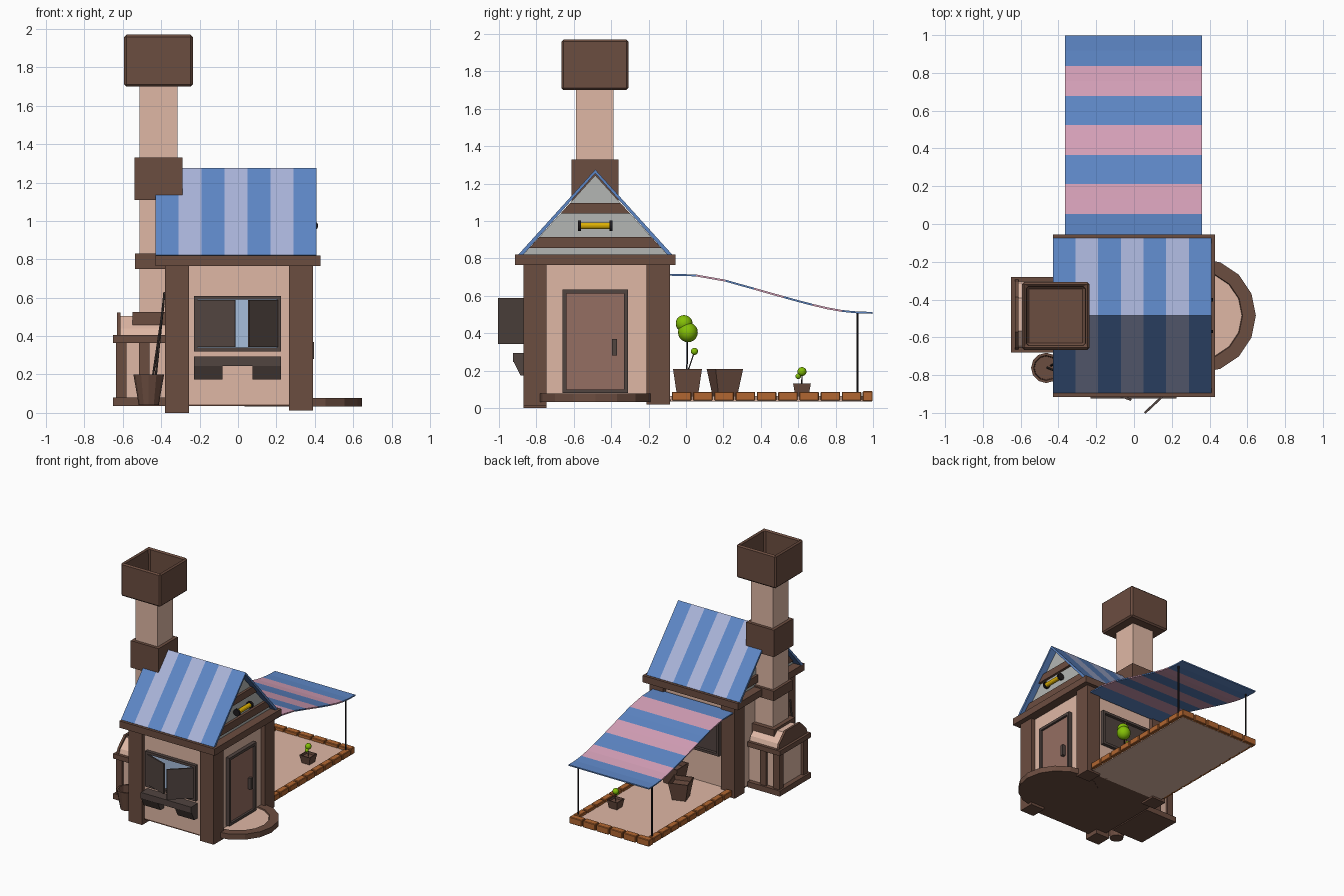
import bpy, bmesh, math
from mathutils import Vector, Matrix

if "Cube" in bpy.data.objects:
    bpy.data.objects.remove(bpy.data.objects["Cube"])

def mat(name, r, g, b):
    m = bpy.data.materials.new(name)
    m.diffuse_color = [(c / 255) ** 2.2 for c in (r, g, b)] + [1]
    m.use_nodes = True
    m.node_tree.nodes["Principled BSDF"].inputs["Base Color"].default_value = m.diffuse_color
    return m

BROWN = mat("brown", 107, 78, 66)
DARK = mat("dark_brown", 82, 70, 66)
PLASTER = mat("plaster", 222, 182, 163)
DOOR = mat("door_wood", 148, 110, 98)
BLUE = mat("blue", 94, 134, 197)
PALE = mat("pale_blue", 168, 178, 216)
PINK = mat("pink", 214, 160, 184)
GREY = mat("gable_grey", 178, 181, 178)
BRICK = mat("brick", 176, 102, 52)
GREEN = mat("leaf", 130, 190, 15)
YELLOW = mat("yellow", 222, 176, 12)
BLACK = mat("black", 35, 32, 34)
GLASS = mat("glass", 165, 188, 218)

def finish(name, bm, *mats):
    me = bpy.data.meshes.new(name)
    bm.to_mesh(me)
    bm.free()
    ob = bpy.data.objects.new(name, me)
    bpy.context.collection.objects.link(ob)
    for m in mats:
        me.materials.append(m)
    return ob

def bevel(ob, w):
    b = ob.modifiers.new("bevel", 'BEVEL')
    b.width, b.segments = w, 1
    return ob

def box(name, x0, x1, y0, y1, z0, z1, m):
    bm = bmesh.new()
    bmesh.ops.create_cube(bm, size=1)
    for v in bm.verts:
        v.co = Vector(((x0 + x1) / 2 + v.co.x * (x1 - x0), (y0 + y1) / 2 + v.co.y * (y1 - y0),
                       (z0 + z1) / 2 + v.co.z * (z1 - z0)))
    return finish(name, bm, m)

def prism(name, yz, x0, x1, m):
    # yz outline extruded along x
    bm = bmesh.new()
    f = bm.faces.new([bm.verts.new((x0, y, z)) for y, z in yz])
    ext = bmesh.ops.extrude_face_region(bm, geom=[f])["geom"]
    bmesh.ops.translate(bm, verts=[v for v in ext if isinstance(v, bmesh.types.BMVert)], vec=(x1 - x0, 0, 0))
    bmesh.ops.recalc_face_normals(bm, faces=bm.faces[:])
    return finish(name, bm, m)

def rod(name, p, q, r, m, n=8):
    p, q = Vector(p), Vector(q)
    bm = bmesh.new()
    rot = (q - p).to_track_quat('Z', 'Y').to_matrix().to_4x4()
    bmesh.ops.create_cone(bm, cap_ends=True, segments=n, radius1=r, radius2=r, depth=(q - p).length,
                          matrix=Matrix.Translation((p + q) / 2) @ rot)
    return finish(name, bm, m)

def hollow(name, loc, n, r0, r1, h, rim, depth, turn, m, inner):
    # tapered vessel with a rim and a sunken top
    bm = bmesh.new()
    bmesh.ops.create_cone(bm, cap_ends=True, segments=n, radius1=r0, radius2=r1, depth=h,
                          matrix=Matrix.Translation((0, 0, h / 2)) @ Matrix.Rotation(math.radians(turn), 4, 'Z'))
    top = max(bm.faces, key=lambda f: f.calc_center_median().z)
    bmesh.ops.inset_individual(bm, faces=[top], thickness=rim)
    bmesh.ops.inset_individual(bm, faces=[top], thickness=0.004, depth=-depth)
    top.material_index = 1
    ob = finish(name, bm, m, inner)
    ob.location = loc
    return ob

def sheet(name, yz, xs, mats, pick, th):
    bm = bmesh.new()
    g = [[bm.verts.new((x, y, z)) for x in xs] for y, z in yz]
    for i in range(len(yz) - 1):
        for j in range(len(xs) - 1):
            f = bm.faces.new((g[i][j], g[i][j + 1], g[i + 1][j + 1], g[i + 1][j]))
            f.material_index = pick(i, j)
    ob = finish(name, bm, *mats)
    s = ob.modifiers.new("thickness", 'SOLIDIFY')
    s.thickness, s.offset = th, -1
    return ob

def ball(name, x, y, z, r):
    bm = bmesh.new()
    bmesh.ops.create_uvsphere(bm, u_segments=16, v_segments=10, radius=r)
    for f in bm.faces:
        f.smooth = True
    finish(name, bm, GREEN).location = (x, y, z)

# House body, corner posts and eaves beam
YC = -0.485
box("house_walls", -0.35, 0.355, -0.84, -0.12, 0.045, 0.78, PLASTER)
box("house_base", -0.35, 0.355, -0.84, -0.08, 0.035, 0.045, BROWN)
for n, x in (("left", -0.38), ("right", 0.265)):
    box(n + "_front_post", x, x + 0.125, -0.87, -0.745, 0 if x < 0 else 0.012, 0.77, BROWN)
    box(n + "_back_post", x, x + 0.125, -0.21, -0.085, 0.02, 0.77, BROWN)
box("eaves_beam", -0.43, 0.43, -0.915, -0.055, 0.765, 0.82, BROWN)

# Striped roof
sheet("roof", [(-0.895, 0.822), (YC, 1.275), (-0.075, 0.822)], [-0.43 + 0.12 * i for i in range(8)],
      (BLUE, PALE), lambda i, j: j % 2, 0.02)

# Gables with bands and lamp on both ends
def band(z0, z1):
    w0, w1 = (1.245 - z0) * 0.905, (1.245 - z1) * 0.905
    return [(YC - w0, z0), (YC + w0, z0), (YC + w1, z1), (YC - w1, z1)]
prism("gable_wall", [(YC - 0.385, 0.82), (YC + 0.385, 0.82), (YC, 1.245)], -0.36, 0.36, GREY)
for s in (-1, 1):
    prism("gable_low_band", band(0.855, 0.915), s * 0.35, s * 0.38, BROWN)
    prism("gable_high_band", band(1.04, 1.097), s * 0.35, s * 0.38, BROWN)
x = 0.39
rod("gable_lamp", (x, YC - 0.085, 0.975), (x, YC + 0.085, 0.975), 0.018, YELLOW, 12)
for e in (-1, 1):
    rod("lamp_cap", (x, YC + e * 0.076, 0.975), (x, YC + e * 0.092, 0.975), 0.028, BLACK, 12)
    rod("lamp_bracket", (0.355, YC + e * 0.084, 0.975), (x, YC + e * 0.084, 0.975), 0.008, BLACK)

# Door and round step
box("door", 0.35, 0.368, -0.64, -0.33, 0.09, 0.615, DOOR)
for y in (-0.66, -0.332):
    box("door_jamb", 0.35, 0.385, y, y + 0.022, 0.08, 0.635, DARK)
box("door_head", 0.35, 0.385, -0.638, -0.332, 0.613, 0.635, DARK)
box("door_sill", 0.35, 0.385, -0.638, -0.332, 0.08, 0.1, DARK)
box("door_handle", 0.365, 0.395, -0.395, -0.37, 0.28, 0.37, DARK)
hollow("door_step", (0.34, YC, 0.033), 16, 0.305, 0.305, 0.045, 0.07, 0.008, 0, BROWN, PLASTER)

# Windows, front and back
def window(tag, y, d):
    lo, hi = sorted((y, y + d))
    box(tag + "_window_glass", -0.21, 0.205, y - 0.004, y + 0.004, 0.34, 0.59, GLASS if d < 0 else DARK)
    for x in (-0.23, 0.205):
        box(tag + "_window_jamb", x, x + 0.02, lo, hi, 0.32, 0.61, DARK)
    for z in (0.32, 0.59):
        box(tag + "_window_rail", -0.21, 0.205, lo, hi, z, z + 0.02, DARK)
window("front", -0.84, -0.028)
window("back", -0.12, 0.028)
box("back_window_mullion", -0.012, 0.008, -0.12, -0.1, 0.34, 0.59, BROWN)

# Open shutters, hinged at the outer sides
for n, hx, ang, w in (("left", -0.208, -19, 0.205), ("right", 0.203, 180 + 43, 0.2)):
    sh = box(n + "_shutter", 0, w, -0.006, 0.006, 0.342, 0.588, DARK)
    sh.location = (hx, -0.864, 0)
    sh.rotation_euler.z = math.radians(ang)

# Sill shelf and brackets
box("window_sill", -0.23, 0.225, -0.925, -0.84, 0.245, 0.295, DARK)
for x in (-0.23, 0.075):
    prism("sill_bracket", [(-0.84, 0.175), (-0.885, 0.175), (-0.92, 0.245), (-0.84, 0.245)], x, x + 0.15, DARK)

# Chimney
CX, CY = -0.414, -0.487
box("chimney_shaft", CX - 0.1, CX + 0.1, CY - 0.1, CY + 0.1, 0.4, 1.74, PLASTER)
for h, z0, z1 in ((0.125, 1.11, 1.33), (0.122, 0.75, 0.83), (0.135, 0.44, 0.525)):
    box("chimney_collar", CX - h, CX + h, CY - h, CY + h, z0, z1, BROWN)
R = 0.179 * math.sqrt(2)
bevel(hollow("chimney_cap", (CX, CY, 1.70), 4, R, R, 0.27, 0.032, 0.2, 45, BROWN, BROWN), 0.012)

# Hearth at the chimney foot
box("hearth_base", -0.65, -0.36, -0.68, -0.28, 0.035, 0.08, BROWN)
box("hearth_body", -0.61, -0.35, -0.645, -0.315, 0.08, 0.37, PLASTER)
box("hearth_shelf", -0.65, -0.36, -0.68, -0.28, 0.365, 0.405, BROWN)
for x in (-0.635, -0.515):
    for y in (-0.665, -0.35):
        box("hearth_post", x, x + 0.055, y, y + 0.055, 0.08, 0.366, BROWN)
def arch(w, h):
    return [(-0.48 + w * a, 0.405 + h * b) for a, b in
            ((-1, 0), (-0.93, 0.35), (-0.5, 1), (0.5, 1), (0.93, 0.35), (1, 0))]
prism("hearth_hood", arch(0.175, 0.1), -0.615, -0.36, PLASTER)
prism("hood_rim", arch(0.185, 0.118), -0.63, -0.612, BROWN)

# Bucket with fire tools
hollow("bucket", (-0.465, -0.762, 0.04), 12, 0.052, 0.08, 0.16, 0.014, 0.1, 0, BROWN, BROWN)
rod("poker", (-0.44, -0.75, 0.08), (-0.383, -0.72, 0.63), 0.006, DARK)
rod("tongs", (-0.46, -0.76, 0.08), (-0.388, -0.79, 0.56), 0.006, DARK)

# Patio floor with brick edging
box("patio_floor", -0.34, 0.335, -0.12, 0.975, 0.035, 0.065, PLASTER)
for x in (-0.365, 0.31):
    for i in range(9):
        y = -0.075 + i * 0.1135
        bevel(box("side_brick", x, x + 0.05, y, y + 0.104, 0.04, 0.087, BRICK), 0.004)
for i in range(6):
    x = -0.365 + i * 0.1215
    bevel(box("back_brick", x, x + 0.1125, 0.945, 0.998, 0.036, 0.09, BRICK), 0.004)

# Striped awning on two poles
CURVE = [(-0.1, 0.718), (0.053, 0.714), (0.132, 0.7), (0.212, 0.686), (0.289, 0.664), (0.365, 0.643),
         (0.445, 0.62), (0.524, 0.598), (0.6, 0.577), (0.677, 0.557), (0.757, 0.538), (0.836, 0.524),
         (0.918, 0.516), (0.998, 0.514)]
sheet("awning", CURVE, (-0.365, 0.36), (BLUE, PINK), lambda i, j: ((i + 1) // 2) % 2, 0.01)
for x in (-0.335, 0.33):
    rod("awning_pole", (x, 0.917, 0.06), (x, 0.917, 0.514), 0.006, BLACK)

# Potted plants
def pot(name, x, y, top, bottom, h, turn):
    k = 1 / math.sqrt(2)
    hollow(name, (x, y, 0.065), 4, bottom * k, top * k, h, 0.01, h * 0.25, turn, BROWN, BROWN)
pot("tall_plant_pot", 0.1, 0.008, 0.155, 0.112, 0.145, 45)
pot("empty_pot", -0.1, 0.208, 0.155, 0.105, 0.145, 63)
pot("small_plant_pot", 0.2, 0.62, 0.095, 0.07, 0.065, 45)
rod("tall_plant_stem", (0.1, 0.004, 0.15), (0.1, 0.008, 0.4), 0.004, BLACK, 6)
rod("tall_plant_twig", (0.1, 0.004, 0.18), (0.1, 0.045, 0.3), 0.003, BLACK, 6)
rod("small_plant_stem", (0.2, 0.618, 0.1), (0.2, 0.62, 0.19), 0.003, BLACK, 6)
for x, y, z, r in ((0.1, -0.01, 0.452, 0.045), (0.11, 0.01, 0.405, 0.053), (0.1, 0.045, 0.303, 0.019),
                   (0.2, 0.62, 0.195, 0.024), (0.2, 0.6, 0.17, 0.015)):
    ball("leaf_ball", x, y, z, r)
